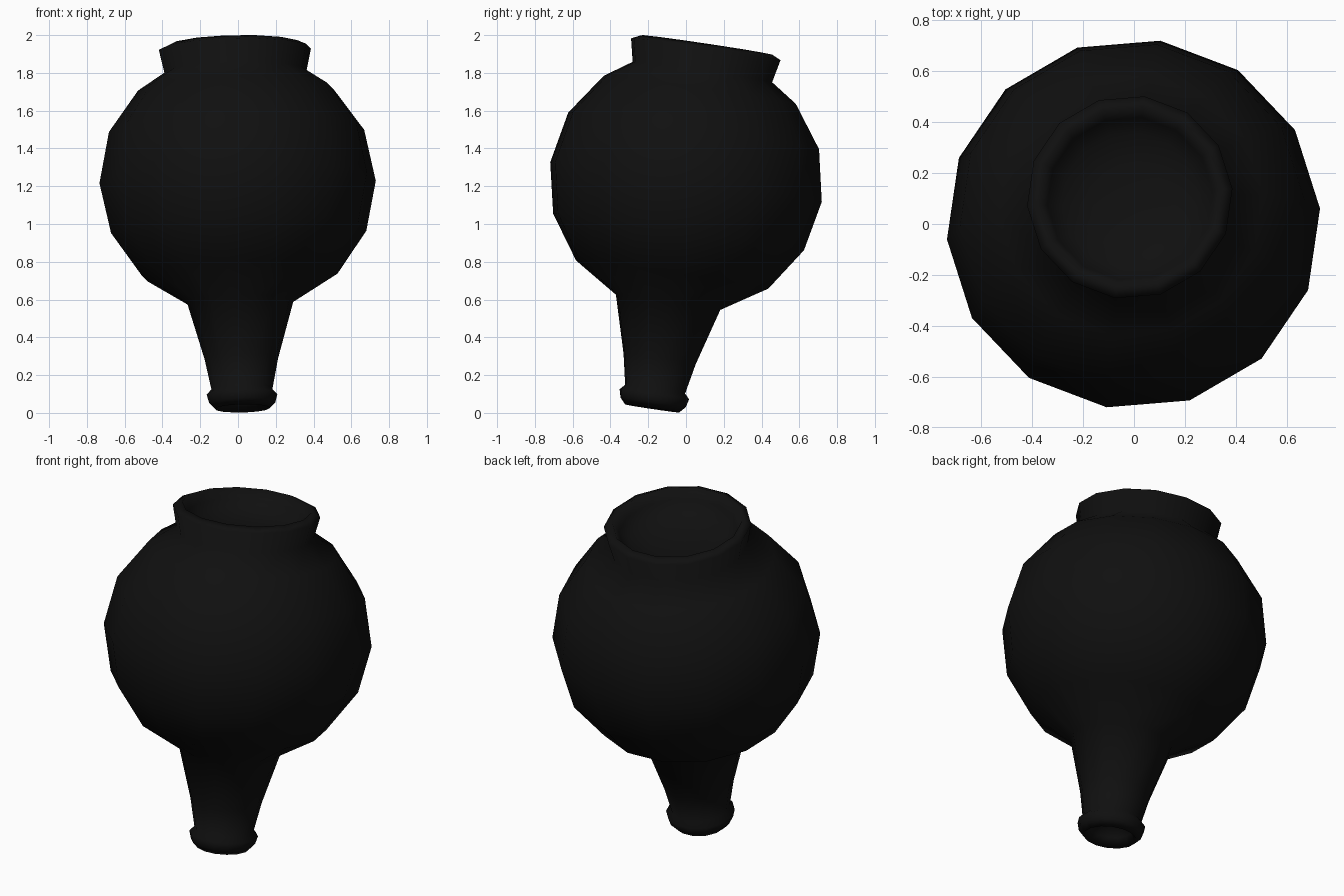
import bpy, bmesh, math
from mathutils import Vector

if "Cube" in bpy.data.objects:
    bpy.data.objects.remove(bpy.data.objects["Cube"])

SIDES = 14
PHASE = math.radians(4.7)
CENTRE = Vector((-0.002, 0.0, 1.222))          # centre of the round belly
AXIS = Vector((-0.0205, 0.1474, 0.9888))       # tilted axis of the vessel
TURN = Vector((0, 0, 1)).rotation_difference(AXIS)

# (radius, position along the axis) from the narrow mouth recess to the wide rim recess
PROFILE = [
    (0.00, -1.11), (0.085, -1.115), (0.115, -1.16), (0.146, -1.212),   # mouth recess
    (0.176, -1.180), (0.188, -1.136), (0.162, -1.109),                 # lip
    (0.195, -0.947), (0.282, -0.644),                                  # tapered neck
    (0.520, -0.495), (0.678, -0.267), (0.734, 0.0),                    # belly
    (0.678, 0.274), (0.519, 0.494), (0.377, 0.589),
    (0.404, 0.711), (0.355, 0.734),                                    # wide rim
    (0.325, 0.675), (0.27, 0.625), (0.15, 0.595), (0.00, 0.585),       # rim recess
]


def lathe(name, profile, material):
    bm = bmesh.new()
    rings = []
    for r, t in profile:
        count = SIDES if r > 0 else 1
        ring = []
        for i in range(count):
            a = PHASE + 2 * math.pi * i / SIDES
            p = Vector((r * math.cos(a), r * math.sin(a), t))
            ring.append(bm.verts.new(CENTRE + TURN @ p))
        rings.append(ring)
    for low, high in zip(rings, rings[1:]):
        for i in range(SIDES):
            j = (i + 1) % SIDES
            if len(low) == 1:
                bm.faces.new((low[0], high[j], high[i]))
            elif len(high) == 1:
                bm.faces.new((low[i], low[j], high[0]))
            else:
                bm.faces.new((low[i], low[j], high[j], high[i]))
    bmesh.ops.recalc_face_normals(bm, faces=bm.faces[:])
    for f in bm.faces:
        f.smooth = True
    mesh = bpy.data.meshes.new(name)
    bm.to_mesh(mesh)
    bm.free()
    mesh.materials.append(material)
    obj = bpy.data.objects.new(name, mesh)
    bpy.context.collection.objects.link(obj)
    return obj


black = bpy.data.materials.new("near black")
black.diffuse_color = (0.005, 0.005, 0.005, 1)
black.use_nodes = True
black.node_tree.nodes["Principled BSDF"].inputs["Base Color"].default_value = black.diffuse_color
lathe("tilted_bottle", PROFILE, black)
